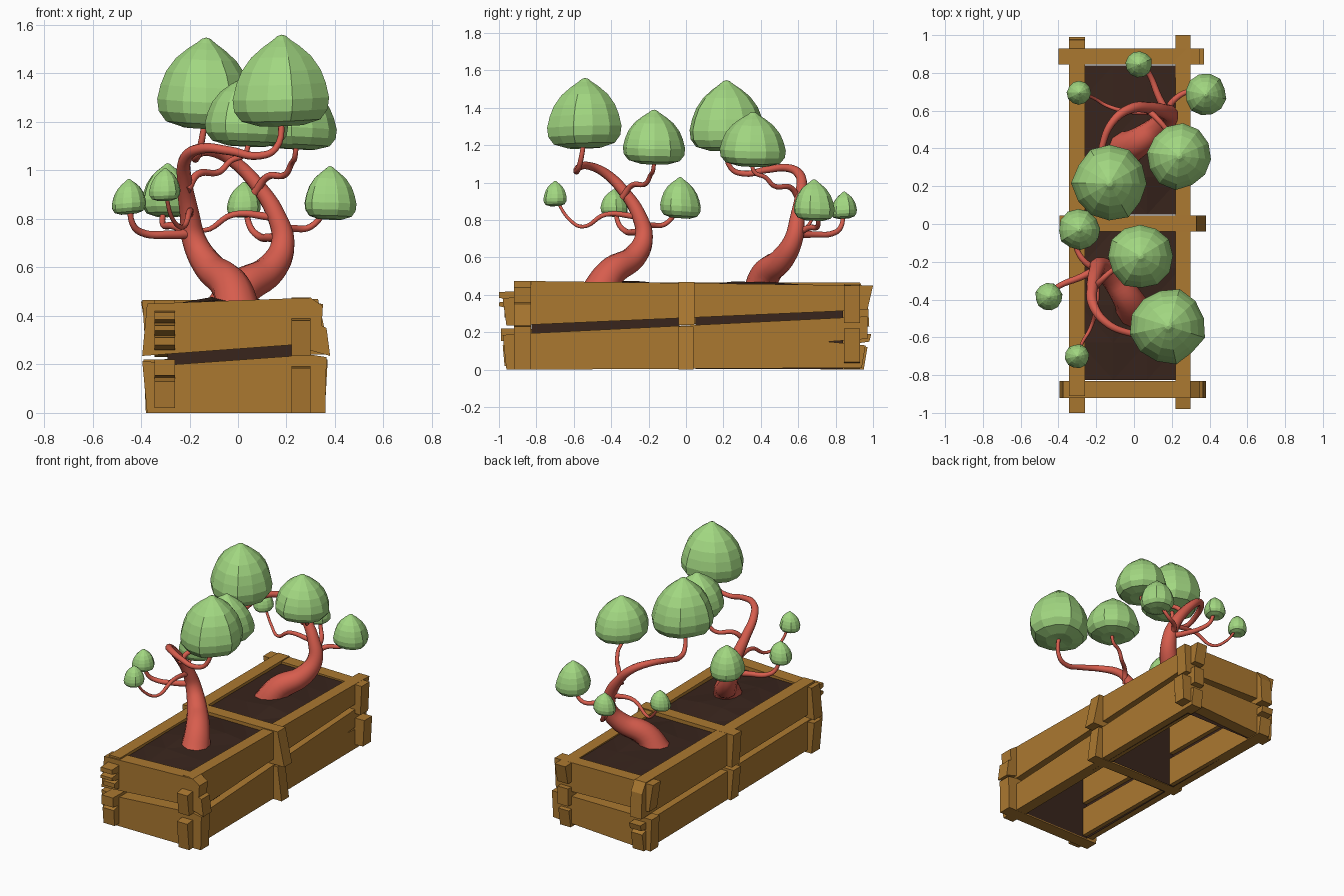
import bpy, bmesh, math, random
from mathutils import Vector

if "Cube" in bpy.data.objects:
    bpy.data.objects.remove(bpy.data.objects["Cube"])

random.seed(7)


def material(name, rgb):
    m = bpy.data.materials.new(name)
    m.diffuse_color = (*rgb, 1)
    m.use_nodes = True
    m.node_tree.nodes["Principled BSDF"].inputs["Base Color"].default_value = m.diffuse_color
    return m


WOOD = material("wood", (0.41, 0.19, 0.03))
SOIL = material("soil", (0.04, 0.018, 0.012))
BARK = material("bark", (0.68, 0.11, 0.075))
LEAF = material("leaf", (0.36, 0.68, 0.22))


def finish(bm, name, mat):
    bmesh.ops.recalc_face_normals(bm, faces=bm.faces)
    me = bpy.data.meshes.new(name)
    bm.to_mesh(me)
    bm.free()
    me.materials.append(mat)
    ob = bpy.data.objects.new(name, me)
    bpy.context.collection.objects.link(ob)
    return ob


def plank(name, axis, lo, hi, outline):
    """Extrude a (length, z) outline across the plank thickness lo..hi."""
    bm = bmesh.new()
    pos = (lambda t, u, z: (t, u, z)) if axis == "y" else (lambda t, u, z: (u, t, z))
    a, b = ([bm.verts.new(pos(t, u, z)) for u, z in outline] for t in (lo, hi))
    bm.faces.new(a)
    bm.faces.new(b)
    n = len(a)
    for i in range(n):
        bm.faces.new((a[i], a[(i + 1) % n], b[(i + 1) % n], b[i]))
    return finish(bm, name, WOOD)


# Long side planks, split and ragged at the ends
plank("left_plank_lower", "y", -0.345, -0.26,
      [(-0.97, 0.02), (0.95, 0.0), (0.97, 0.12), (0.91, 0.14), (0.98, 0.15), (0.99, 0.19),
       (-0.99, 0.22), (-0.99, 0.155), (-0.93, 0.145), (-0.98, 0.13)])
plank("left_plank_upper", "y", -0.345, -0.26,
      [(-0.93, 0.26), (-0.97, 0.28), (-0.97, 0.31), (-0.92, 0.32), (-1.0, 0.34), (-1.0, 0.36),
       (-0.93, 0.37), (-1.0, 0.385), (-1.0, 0.415), (-0.91, 0.42), (-0.91, 0.465),
       (0.93, 0.465), (0.97, 0.40), (0.98, 0.23)])
plank("right_plank_lower", "y", 0.22, 0.30,
      [(-0.96, 0.0), (0.94, 0.01), (0.96, 0.13), (0.76, 0.15), (0.97, 0.165), (0.97, 0.285),
       (-0.93, 0.19), (-0.98, 0.185)])
plank("right_plank_upper", "y", 0.22, 0.30,
      [(-0.96, 0.235), (0.97, 0.32), (1.0, 0.45), (-0.91, 0.475), (-0.91, 0.39), (-0.98, 0.38)])

# Short planks at both ends, and the divider
plank("front_plank_lower", "x", -0.92, -0.83,
      [(-0.375, 0.0), (0.36, 0.0), (0.365, 0.23), (0.3, 0.24), (-0.26, 0.20), (-0.395, 0.215)])
plank("front_plank_upper", "x", -0.92, -0.83,
      [(-0.395, 0.235), (0.22, 0.28), (0.38, 0.235), (0.365, 0.35), (0.345, 0.36), (0.35, 0.44),
       (0.3, 0.475), (-0.375, 0.45)])
plank("back_plank_lower", "x", 0.845, 0.93,
      [(-0.38, 0.0), (0.36, 0.04), (0.37, 0.22), (-0.39, 0.22)])
plank("back_plank_upper", "x", 0.845, 0.93,
      [(-0.37, 0.27), (0.34, 0.25), (0.35, 0.45), (-0.40, 0.46)])
plank("divider_lower", "x", -0.04, 0.04,
      [(-0.37, 0.01), (0.36, 0.0), (0.33, 0.23), (-0.39, 0.22)])
plank("divider_upper", "x", -0.04, 0.045,
      [(-0.38, 0.24), (0.38, 0.24), (0.33, 0.47), (-0.395, 0.465)])


# Soil: uneven top sheet with side walls, open below
def soil(name, y0, y1):
    bm = bmesh.new()
    bmesh.ops.create_grid(bm, x_segments=3, y_segments=4, size=0.5)
    for v in bm.verts:
        edge = v.is_boundary
        v.co = (-0.02 + v.co.x * 0.54, (y0 + y1) / 2 + v.co.y * (y1 - y0),
                0.445 if edge else random.uniform(0.45, 0.492))
    bmesh.ops.triangulate(bm, faces=bm.faces)
    rim = [e for e in bm.edges if e.is_boundary]
    out = bmesh.ops.extrude_edge_only(bm, edges=rim)["geom"]
    for v in out:
        if isinstance(v, bmesh.types.BMVert):
            v.co.z = 0.004
    finish(bm, name, SOIL)


soil("soil_front", -0.825, -0.035)
soil("soil_back", 0.05, 0.84)


# Trees: the second is the first turned a quarter and moved
def place_front(p):
    return Vector(p)


def place_back(p):
    return Vector((p[1] + 0.41, -p[0] + 0.395, p[2] - 0.012))


def limb(name, place, pts):
    """Tapered smooth tube through (x, y, z, radius) points."""
    cu = bpy.data.curves.new(name, "CURVE")
    cu.dimensions = "3D"
    cu.bevel_depth = 1.0
    cu.bevel_resolution = 3
    cu.resolution_u = 6
    cu.use_fill_caps = True
    sp = cu.splines.new("BEZIER")
    sp.bezier_points.add(len(pts) - 1)
    for bp, p in zip(sp.bezier_points, pts):
        bp.co = place(p[:3])
        bp.radius = p[3]
        bp.handle_left_type = bp.handle_right_type = "AUTO"
    cu.materials.append(BARK)
    ob = bpy.data.objects.new(name, cu)
    bpy.context.collection.objects.link(ob)
    bpy.ops.object.select_all(action="DESELECT")
    ob.select_set(True)
    bpy.context.view_layer.objects.active = ob
    bpy.ops.object.convert(target="MESH")
    bpy.ops.object.shade_smooth_by_angle(angle=math.radians(50))


# Leaf clump: faceted onion-shaped lathe (radius, height fractions)
CLUMP = [(0.45, 0.0), (0.82, 0.06), (0.97, 0.17), (1.0, 0.30), (0.93, 0.46), (0.82, 0.61),
         (0.62, 0.76), (0.38, 0.87), (0.19, 0.94), (0.09, 0.985)]


def clump(name, place, x, y, z0, z1, r, sides=12):
    bm = bmesh.new()
    c = place((x, y, z0))
    h = z1 - z0
    wob = [random.uniform(0.94, 1.04) for _ in range(sides)]
    tilt, phase = random.uniform(0.02, 0.05) * h, random.uniform(0, 6.28)
    rings = []
    for fr, fz in CLUMP:
        ring = []
        for i in range(sides):
            a = math.tau * i / sides + phase
            rr = r * fr * wob[i]
            z = fz * h + tilt * math.cos(a - phase) * fr
            ring.append(bm.verts.new(c + Vector((rr * math.cos(a), rr * math.sin(a), z))))
        rings.append(ring)
    low = bm.verts.new(c + Vector((0, 0, 0.03 * h)))
    tip = bm.verts.new(c + Vector((0, 0, h)))
    for i in range(sides):
        j = (i + 1) % sides
        bm.faces.new((low, rings[0][j], rings[0][i]))
        bm.faces.new((tip, rings[-1][i], rings[-1][j]))
        for a, b in zip(rings, rings[1:]):
            bm.faces.new((a[i], a[j], b[j], b[i]))
    finish(bm, name, LEAF)


LIMBS = {
    "trunk": [(0.0, -0.47, 0.40, .10), (-0.03, -0.40, 0.52, .08), (-0.12, -0.275, 0.605, .064),
              (-0.18, -0.225, 0.71, .05), (-0.20, -0.25, 0.82, .04), (-0.22, -0.33, 0.95, .031),
              (-0.215, -0.43, 1.05, .026), (-0.15, -0.52, 1.09, .021), (-0.03, -0.575, 1.08, .018),
              (0.08, -0.585, 1.06, .016), (0.155, -0.57, 1.09, .014), (0.18, -0.54, 1.25, .012)],
    "upper_branch": [(-0.21, -0.34, 0.92, .018), (-0.165, -0.29, 0.985, .015),
                     (-0.075, -0.215, 0.995, .013), (-0.03, -0.19, 1.04, .012),
                     (0.03, -0.175, 1.07, .011), (0.04, -0.17, 1.16, .010)],
    "back_branch": [(-0.19, -0.24, 0.74, .02), (-0.26, -0.20, 0.77, .016),
                    (-0.31, -0.11, 0.78, .013), (-0.29, -0.03, 0.88, .010)],
    "side_branch": [(-0.18, -0.23, 0.74, .022), (-0.28, -0.28, 0.735, .018),
                    (-0.40, -0.33, 0.745, .015), (-0.435, -0.36, 0.78, .013),
                    (-0.445, -0.38, 0.87, .011)],
    "front_branch": [(-0.20, -0.27, 0.82, .017), (-0.20, -0.43, 0.83, .013),
                     (-0.23, -0.55, 0.765, .010), (-0.27, -0.62, 0.80, .009),
                     (-0.30, -0.70, 0.92, .008)],
}
CLUMPS = {
    "top_leaves": (0.18, -0.54, 1.185, 1.56, 0.20),
    "upper_leaves": (0.035, -0.17, 1.10, 1.39, 0.175),
    "back_leaves": (-0.29, -0.03, 0.81, 1.03, 0.11),
    "side_leaves": (-0.45, -0.385, 0.82, 0.965, 0.073),
    "front_leaves": (-0.30, -0.70, 0.875, 1.01, 0.065),
}
for tree, place in (("front_tree", place_front), ("back_tree", place_back)):
    for part, pts in LIMBS.items():
        limb(f"{tree}_{part}", place, pts)
    for part, dims in CLUMPS.items():
        clump(f"{tree}_{part}", place, *dims)
